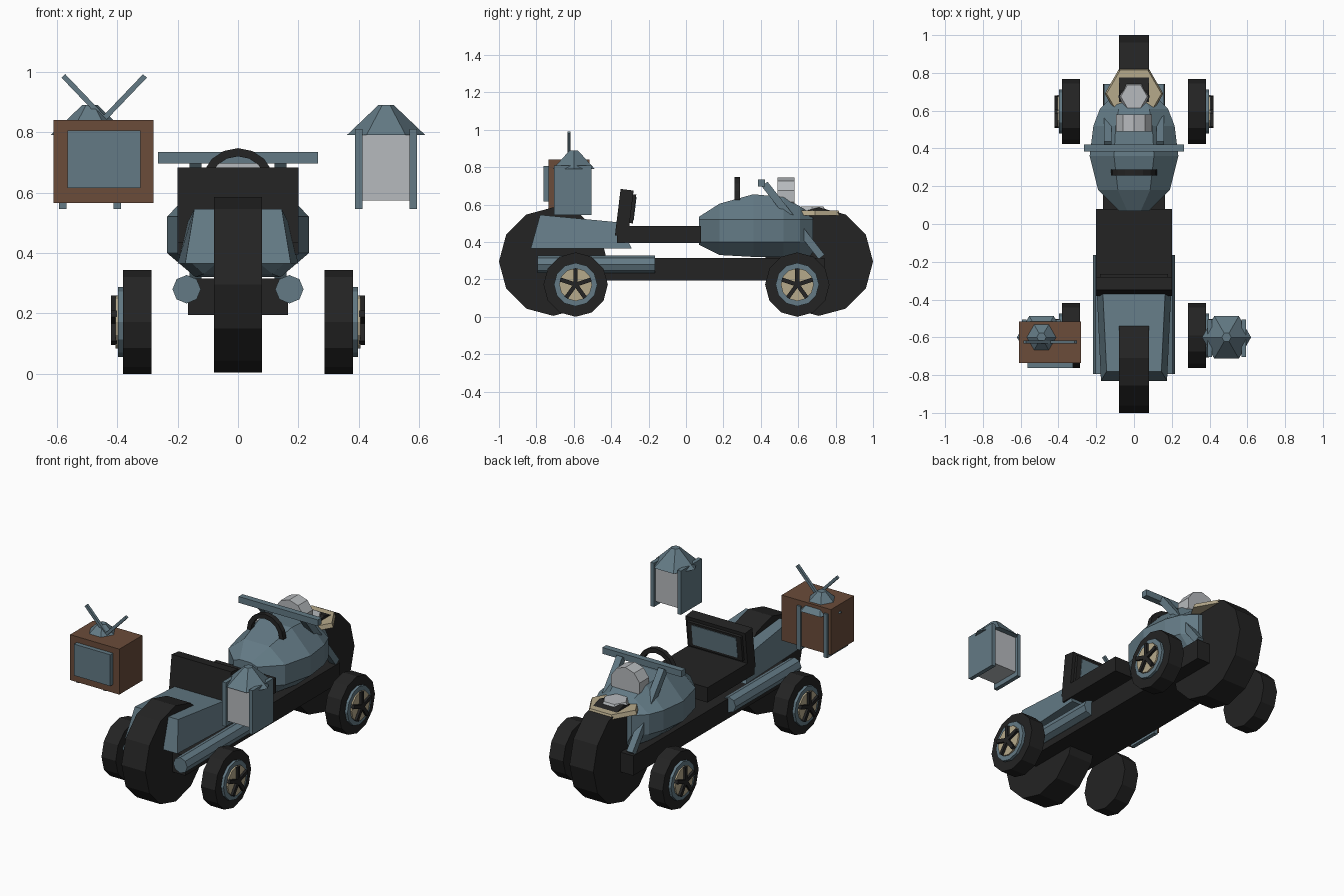
import bpy, bmesh, math
from mathutils import Matrix, Vector

if "Cube" in bpy.data.objects:
    bpy.data.objects.remove(bpy.data.objects["Cube"])


def material(name, rgb):
    m = bpy.data.materials.new(name)
    m.diffuse_color = (*rgb, 1)
    m.use_nodes = True
    m.node_tree.nodes["Principled BSDF"].inputs["Base Color"].default_value = m.diffuse_color
    return m


BLACK = material("black rubber", (0.017, 0.017, 0.017))
STEEL = material("blue grey metal", (0.125, 0.195, 0.235))
BROWN = material("brown wood", (0.145, 0.072, 0.042))
BEIGE = material("beige trim", (0.47, 0.40, 0.26))
GLASS = material("pale glass", (0.47, 0.49, 0.51))


def finish(name, bm, mat):
    bmesh.ops.recalc_face_normals(bm, faces=bm.faces)
    me = bpy.data.meshes.new(name)
    bm.to_mesh(me)
    bm.free()
    me.materials.append(mat)
    ob = bpy.data.objects.new(name, me)
    bpy.context.collection.objects.link(ob)
    return ob


def box(name, lo, hi, mat, tilt=0):
    """Box between two corners, tilted about its own x axis."""
    lo, hi = Vector(lo), Vector(hi)
    bm = bmesh.new()
    mtx = (Matrix.Translation((lo + hi) / 2) @ Matrix.Rotation(tilt, 4, 'X')
           @ Matrix.Diagonal((*(hi - lo), 1)))
    bmesh.ops.create_cube(bm, size=1, matrix=mtx)
    return finish(name, bm, mat)


def cyl(name, centre, axis, length, r1, mat, sides=12, r2=None, spin=0):
    """Cylinder or cone along x, y or z."""
    rot = {'x': Matrix.Rotation(math.pi / 2, 4, 'Y'),
           'y': Matrix.Rotation(-math.pi / 2, 4, 'X'),
           'z': Matrix.Identity(4)}[axis]
    bm = bmesh.new()
    bmesh.ops.create_cone(bm, cap_ends=True, segments=sides, radius1=r1,
                          radius2=r1 if r2 is None else r2, depth=length,
                          matrix=Matrix.Translation(centre) @ rot @ Matrix.Rotation(spin, 4, 'Z'))
    return finish(name, bm, mat)


def rod(name, a, b, width, mat):
    """Square bar between two points."""
    a, b = Vector(a), Vector(b)
    d = b - a
    bm = bmesh.new()
    mtx = (Matrix.Translation((a + b) / 2) @ d.to_track_quat('Z', 'X').to_matrix().to_4x4()
           @ Matrix.Diagonal((width, width, d.length, 1)))
    bmesh.ops.create_cube(bm, size=1, matrix=mtx)
    return finish(name, bm, mat)


def loft(name, rings, mat):
    """Skin a list of equal rings of points and cap both ends."""
    bm = bmesh.new()
    vs = [[bm.verts.new(p) for p in ring] for ring in rings]
    n = len(vs[0])
    for a, b in zip(vs, vs[1:]):
        for i in range(n):
            j = (i + 1) % n
            bm.faces.new((a[i], a[j], b[j], b[i]))
    bm.faces.new(vs[0])
    bm.faces.new(vs[-1])
    return finish(name, bm, mat)


# Large centre wheels
for label, y in (("rear", -0.71), ("front", 0.71)):
    cyl(f"{label}_centre_wheel", (0, y, 0.295), 'x', 0.16, 0.29, BLACK)

# Four small side wheels with rim, disc and five spokes
for label, y in (("rear", -0.59), ("front", 0.595)):
    for side, s in (("left", -1), ("right", 1)):
        n = f"{label}_{side}"
        cyl(n + "_tyre", (s * 0.333, y, 0.172), 'x', 0.095, 0.172, BLACK)
        cyl(n + "_rim", (s * 0.387, y, 0.172), 'x', 0.02, 0.116, STEEL)
        cyl(n + "_disc", (s * 0.401, y, 0.172), 'x', 0.01, 0.088, BEIGE)
        bm = bmesh.new()
        for k in range(5):
            bmesh.ops.create_cube(bm, size=1, matrix=Matrix.Translation((s * 0.41, y, 0.172))
                                  @ Matrix.Rotation(k * math.tau / 5, 4, 'X')
                                  @ Matrix.Translation((0, 0, 0.043))
                                  @ Matrix.Diagonal((0.02, 0.022, 0.088, 1)))
        finish(n + "_spokes", bm, BLACK)

# Chassis, seat and backrest
box("chassis", (-0.165, -0.74, 0.195), (0.165, 0.74, 0.315), BLACK)
box("seat", (-0.2, -0.37, 0.395), (0.2, 0.08, 0.485), BLACK)
T = -math.radians(7)
box("backrest", (-0.2, -0.365, 0.43), (0.2, -0.295, 0.68), BLACK, T)
box("backrest_cushion", (-0.18, -0.30, 0.5), (0.18, -0.275, 0.655), BLACK, T)
box("backrest_panel", (-0.15, -0.278, 0.515), (0.15, -0.272, 0.64), STEEL, T)


# Rear fairing
def fairing_ring(yb, zb, wb, yt, zt, wt):
    return [(-wb, yb, zb), (wb, yb, zb), (wt, yt, zt), (-wt, yt, zt)]


loft("rear_fairing", [fairing_ring(-0.83, 0.365, 0.175, -0.78, 0.545, 0.145),
                      fairing_ring(-0.29, 0.365, 0.2, -0.36, 0.505, 0.165)], STEEL)

# Exhaust pipes
for s in (-1, 1):
    cyl(f"exhaust_{'left' if s < 0 else 'right'}", (s * 0.17, -0.48, 0.28), 'y',
        0.63, 0.047, STEEL, 8)

# Faceted tank: station y, half width, bottom, top
rings = []
for y, w, zb, zt in ((0.07, 0.08, 0.385, 0.535), (0.18, 0.19, 0.33, 0.605),
                     (0.36, 0.235, 0.32, 0.655), (0.52, 0.215, 0.32, 0.64),
                     (0.61, 0.18, 0.32, 0.59), (0.68, 0.11, 0.32, 0.54)):
    half = [(0.6 * w, zb), (w, 0.40), (w, 0.52), (0.45 * w, zt)]
    rings.append([(x, y, z) for x, z in half] + [(-x, y, z) for x, z in reversed(half)])
loft("tank", rings, STEEL)

# Handlebar and front fork
box("handlebar", (-0.265, 0.385, 0.697), (0.265, 0.422, 0.735), STEEL)
for s in (-1, 1):
    rod(f"fork_{'left' if s < 0 else 'right'}", (s * 0.14, 0.42, 0.71),
        (s * 0.14, 0.725, 0.32), 0.04, STEEL)

# Steering hoop rising from the tank
hoop = []
for k in range(9):
    a = math.pi * k / 8
    c, s = math.cos(a), math.sin(a)
    hoop.append([(r * c, y, 0.625 + r * s) for r, y in
                 ((0.095, 0.258), (0.122, 0.258), (0.122, 0.288), (0.095, 0.288))])
loft("steering_hoop", hoop, BLACK)

# Headlight and hexagonal nose lamp
cyl("headlight", (0, 0.535, 0.645), 'y', 0.09, 0.1, GLASS, 10)
cyl("nose_trim", (0, 0.69, 0.555), 'z', 0.025, 0.155, BEIGE, 6, 0.145, math.pi / 2)
cyl("nose_lamp", (0, 0.675, 0.577), 'z', 0.025, 0.085, GLASS, 6, 0.07, math.pi / 2)

# Pair of lanterns
for side, s in (("left", -1), ("right", 1)):
    x = s * 0.49
    for k in (-1, 1):
        c = x + k * 0.09
        box(f"{side}_lantern_plate", (c - 0.012, -0.705, 0.545), (c + 0.012, -0.505, 0.81), STEEL)
    box(f"{side}_lantern_glass", (x - 0.08, -0.69, 0.573), (x + 0.08, -0.52, 0.79), GLASS)
    cyl(f"{side}_lantern_roof", (x, -0.6, 0.84), 'z', 0.1, 0.13, STEEL, 6, 0.025, math.pi / 2)

# Television set with screen and two aerials
box("television_case", (-0.61, -0.735, 0.565), (-0.28, -0.515, 0.84), BROWN)
box("television_screen", (-0.565, -0.762, 0.615), (-0.322, -0.73, 0.805), STEEL)
for label, x in (("left", -0.578), ("right", -0.308)):
    rod(f"aerial_{label}", (-0.443, -0.625, 0.845), (x, -0.625, 0.986), 0.017, STEEL)
